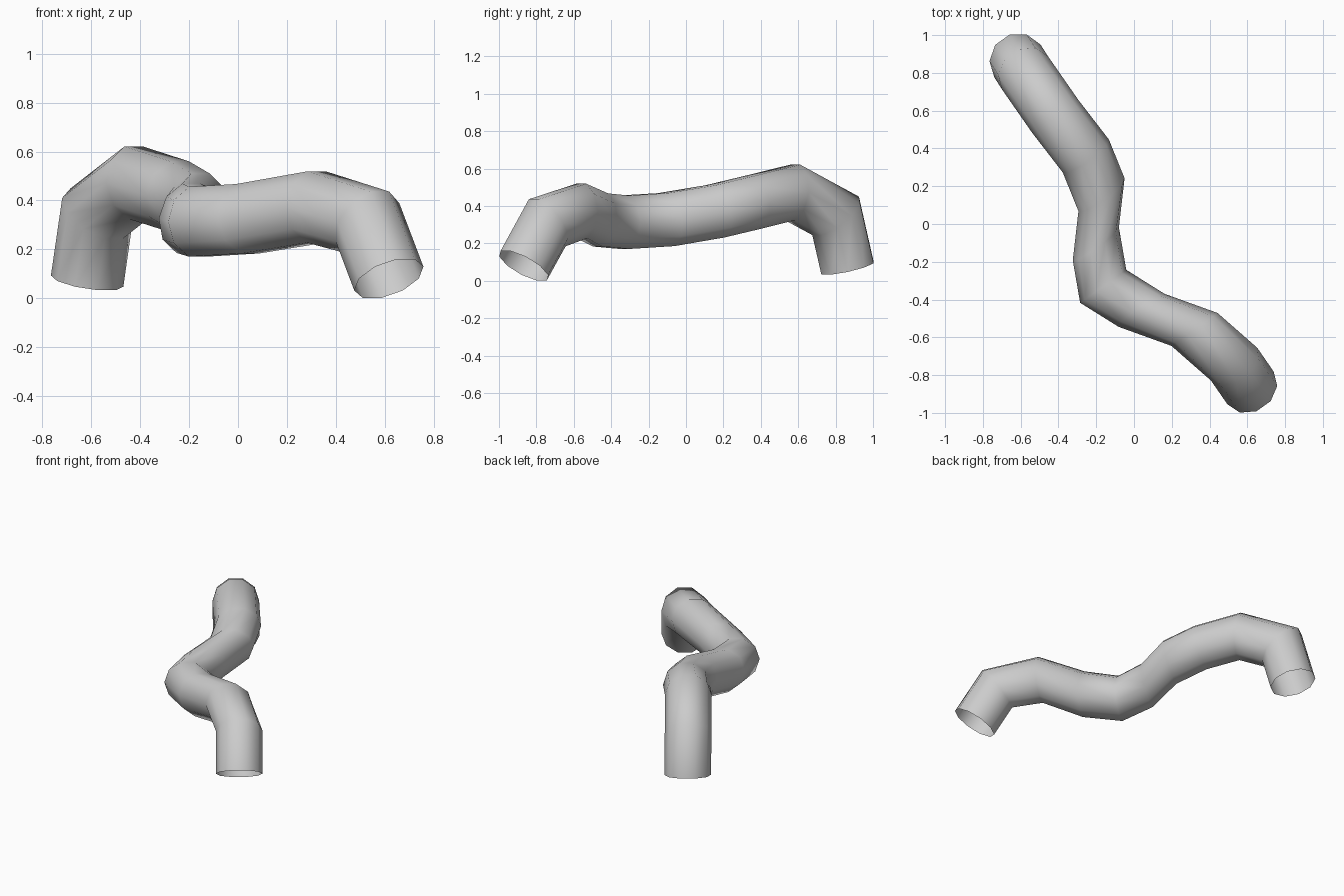
import bpy, bmesh, math
from mathutils import Vector

if "Cube" in bpy.data.objects:
    bpy.data.objects.remove(bpy.data.objects["Cube"])

SIDES = 10
RADIUS = 0.15

# Centre line of the bent tube, end to end
path = [Vector(p) for p in (
    (-0.617, 0.863, 0.07), (-0.577, 0.80, 0.347), (-0.417, 0.57, 0.472),
    (-0.255, 0.36, 0.42), (-0.172, 0.155, 0.371), (-0.202, -0.105, 0.327),
    (-0.163, -0.33, 0.313), (0.04, -0.457, 0.325), (0.32, -0.558, 0.373),
    (0.53, -0.742, 0.31), (0.617, -0.868, 0.08))]

# All rings share one sideways axis, square to the line between the ends
along = (path[-1] - path[0])
along.z = 0
along.normalize()
side = Vector((-along.y, along.x, 0))


def direction(a, b):
    """Segment direction within the upright plane of the arch."""
    d = b - a
    return (d - side * d.dot(side)).normalized()


segs = [direction(a, b) for a, b in zip(path, path[1:])]
bm = bmesh.new()
rings = []
for i, centre in enumerate(path):
    before, after = segs[max(i - 1, 0)], segs[min(i, len(segs) - 1)]
    tangent = (before + after).normalized()
    # Mitred up axis keeps the tube thickness constant round bends
    up = tangent.cross(side).normalized() / tangent.dot(before)
    rings.append([bm.verts.new(centre + RADIUS * (
        math.cos(2 * math.pi * k / SIDES) * side
        + math.sin(2 * math.pi * k / SIDES) * up)) for k in range(SIDES)])

# Walls between neighbouring rings, both ends left open
for a, b in zip(rings, rings[1:]):
    for k in range(SIDES):
        n = (k + 1) % SIDES
        bm.faces.new((a[k], a[n], b[n], b[k])).smooth = True
bmesh.ops.recalc_face_normals(bm, faces=bm.faces)

mesh = bpy.data.meshes.new("bent_tube")
bm.to_mesh(mesh)
bm.free()
# Make sure the walls face outward
face = mesh.polygons[0]
if face.normal.dot(face.center - (path[0] + path[1]) / 2) < 0:
    mesh.flip_normals()
tube = bpy.data.objects.new("bent_tube", mesh)
bpy.context.collection.objects.link(tube)
